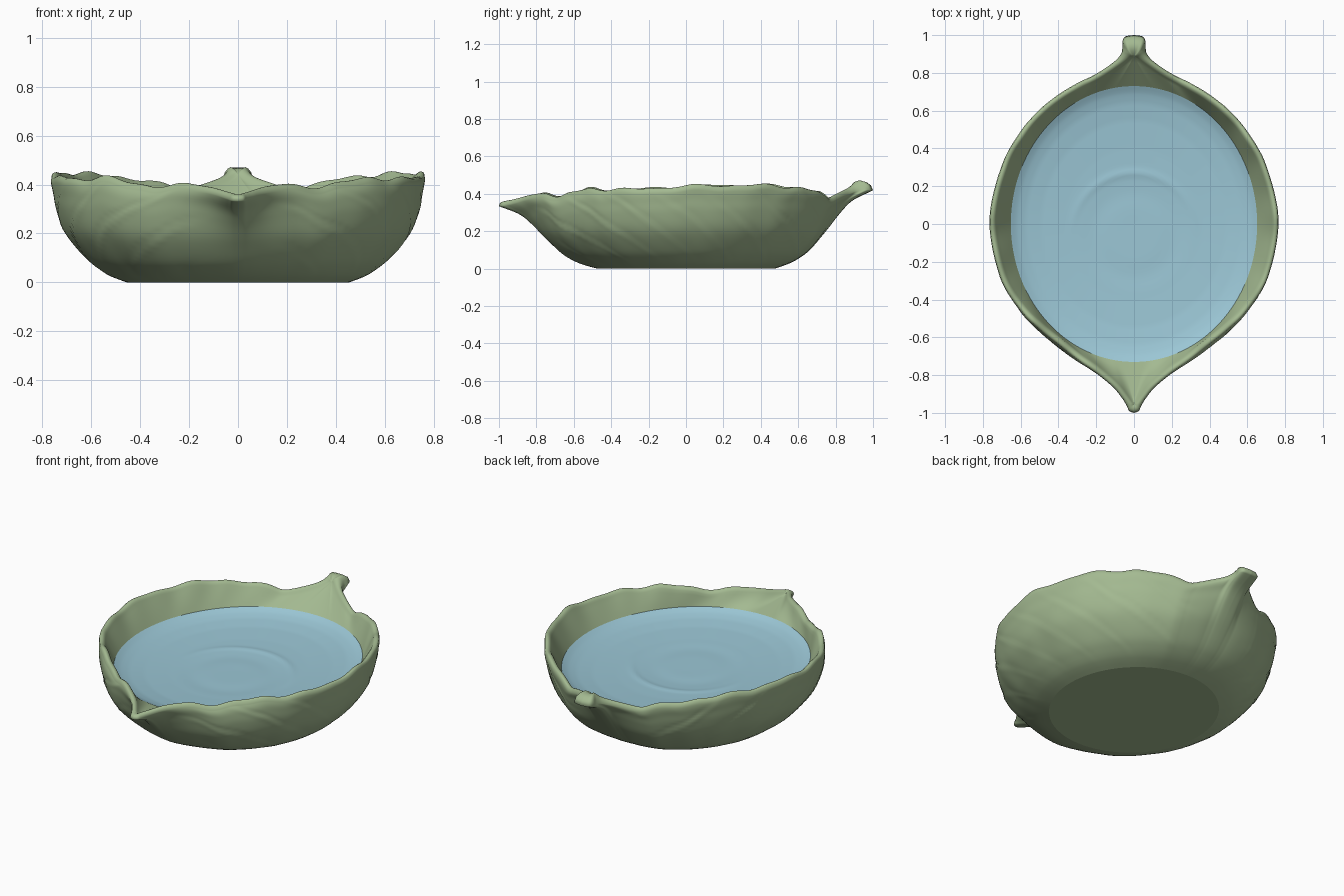
import bpy, bmesh, math
from mathutils import Vector

if "Cube" in bpy.data.objects:
    bpy.data.objects.remove(bpy.data.objects["Cube"])


def material(name, rgb):
    m = bpy.data.materials.new(name)
    m.diffuse_color = (*rgb, 1)
    m.use_nodes = True
    m.node_tree.nodes["Principled BSDF"].inputs["Base Color"].default_value = m.diffuse_color
    return m


GREEN = material("leaf green", (0.37, 0.49, 0.285))
BLUE = material("water blue", (0.33, 0.57, 0.67))


def catmull(rows, i, t):
    """Smooth point between rows i and i+1."""
    a, b = rows[max(i - 1, 0)], rows[i]
    c, d = rows[i + 1], rows[min(i + 2, len(rows) - 1)]
    return [0.5 * (2 * q + (r - p) * t + (2 * p - 5 * q + 4 * r - s) * t * t
                   + (3 * q - p - 3 * r + s) * t ** 3) for p, q, r, s in zip(a, b, c, d)]


def lookup(table, x):
    """Linear lookup in (x, value) pairs."""
    for (x0, v0), (x1, v1) in zip(table, table[1:]):
        if x <= x1:
            return v0 + (v1 - v0) * min(max((x - x0) / (x1 - x0), 0), 1)
    return table[-1][1]


def smooth(x, lo, hi):
    t = min(max((x - lo) / (hi - lo), 0), 1)
    return t * t * (3 - 2 * t)


def finish(name, bm, mat):
    bmesh.ops.recalc_face_normals(bm, faces=bm.faces)
    for f in bm.faces:
        f.smooth = True
    me = bpy.data.meshes.new(name)
    bm.to_mesh(me)
    bm.free()
    me.materials.append(mat)
    ob = bpy.data.objects.new(name, me)
    bpy.context.collection.objects.link(ob)
    return ob


def bridge(bm, r0, r1):
    n = len(r0)
    for i in range(n):
        bm.faces.new((r0[i], r0[(i + 1) % n], r1[(i + 1) % n], r1[i]))


# Leaf outline seen from above: stem at the back, pointed tip at the front
HALF = [(0, 1), (.045, .993), (.06, .97), (.058, .93), (.072, .895), (.11, .855),
        (.2, .795), (.3, .745), (.4, .685), (.5, .605), (.6, .49), (.7, .31),
        (.765, .02), (.71, -.28), (.6, -.46), (.5, -.56), (.4, -.64), (.3, -.72),
        (.2, -.79), (.11, -.865), (.065, -.92), (.04, -.96), (.025, -.99), (0, -1)]
half = []
for i in range(len(HALF) - 1):
    k = 6 if i < 6 or i > 17 else 12
    half += [catmull(HALF, i, j / k) for j in range(k)]
half.append([0, -1])
half[0] = [0, 1]
outline = [Vector(p) for p in half] + [Vector((-x, y)) for x, y in half[-2:0:-1]]
N = len(outline)

# Direction of each outline point on the round body, spread out near stem and tip
arc = [0]
for a, b in zip(half, half[1:]):
    arc.append(arc[-1] + math.dist(a, b))
turn = [.35 * math.atan2(x, y) + .65 * math.pi * s / arc[-1] for (x, y), s in zip(half, arc)]
turn += [-t for t in turn[-2:0:-1]]


def on_ellipse(i, a, b):
    t = math.atan2(math.sin(turn[i]) / a, math.cos(turn[i]) / b)
    return Vector((a * math.sin(t), b * math.cos(t)))


# Rim height along the length, with a wavy edge on the sides
RIM = [(-1, .355), (-.93, .37), (-.85, .395), (-.75, .40), (-.68, .395), (-.52, .43),
       (-.3, .425), (0, .445), (.35, .45), (.6, .44), (.7, .415), (.77, .385),
       (.85, .415), (.92, .445), (.98, .45), (1, .445)]
height, inner, inner_z = [], [], []
for i, p in enumerate(outline):
    ang = math.atan2(p.y, p.x)
    fade = min(max((abs(p.x) - .06) / .2, 0), 1)
    height.append(lookup(RIM, p.y) + fade * (.007 * math.sin(13 * ang + .6)
                                             + .005 * math.sin(23 * ang)))
    d = (outline[(i + 1) % N] - outline[i - 1]).normalized()
    q = p + Vector((d.y, -d.x)) * .036
    # The inner edge closes to a single point at the stem and at the tip
    q = q.lerp(Vector((0, .885)), smooth(p.y, .83, .91))
    inner.append(q.lerp(Vector((0, -.95)), smooth(-p.y, .88, .96)))
for _ in range(3):
    height = [(height[i - 1] + 2 * height[i] + height[(i + 1) % N]) / 4 for i in range(N)]
for i, p in enumerate(outline):
    z = height[i] - .02
    z += (.44 - z) * smooth(p.y, .83, .91)
    inner_z.append(z + (.348 - z) * smooth(-p.y, .88, .96))


def vein(i, f):
    """Fine diagonal leaf veins on the outside."""
    p = outline[i]
    u = math.atan2(p.y, abs(p.x)) / math.pi
    ph = (u * 6.5 + f * 2.3 + .5 * math.sin(5 * u) + (.4 if p.x < 0 else 0)) % 1
    fade = math.sin(math.pi * min(f, 1)) * smooth(abs(p.x), .05, .35)
    return 1 + fade * (.004 * math.exp(-((ph - .5) / .07) ** 2)
                       - .004 * math.exp(-((ph - .64) / .06) ** 2))


# Bowl: outer wall rows = height fraction, ellipse half sizes, blend to leaf outline
WALL = [(0, .455, .475, 0), (.05, .515, .54, 0), (.11, .56, .595, 0), (.23, .625, .665, 0),
        (.45, .702, .738, .04), (.68, .737, .772, .25), (.83, .747, .79, .52),
        (.94, .757, .82, 1)]
bm = bmesh.new()
rings = []
for s in range(len(WALL) - 1):
    steps = 2 if s < 2 else 5
    for j in range(steps + (s == len(WALL) - 2)):
        f, a, b, w = catmull(WALL, s, j / steps)
        ring = []
        for i, p in enumerate(outline):
            q = on_ellipse(i, a, b).lerp(p, min(max(w, 0), 1)) * vein(i, f)
            ring.append(bm.verts.new((q.x, q.y, max(f, 0) * height[i])))
        rings.append(ring)

# Rounded rim, swelling into a solid knob on the stem
for t in (.1, .3, .5, .7, .88, 1):
    ring = []
    for i, p in enumerate(outline):
        q = p.lerp(inner[i], t)
        z = height[i] - .012 + (inner_z[i] - height[i] + .012) * t
        if t < 1:
            z += .014 * math.sin(math.pi * t) ** .7
            z += .018 * math.sin(math.pi * t) * smooth(p.y, .86, .96)
        ring.append(bm.verts.new((q.x, q.y, z)))
    rings.append(ring)

# Inner wall down to the edge of the water
EDGE = .304
for g in (.2, .4, .6, .8, 1):
    ring = []
    for i in range(N):
        q = inner[i].lerp(on_ellipse(i, .652, .73), g)
        ring.append(bm.verts.new((q.x, q.y, inner_z[i] + (EDGE - inner_z[i]) * g)))
    rings.append(ring)
for r0, r1 in zip(rings, rings[1:]):
    bridge(bm, r0, r1)
bm.faces.new(rings[0])
bmesh.ops.remove_doubles(bm, verts=bm.verts, dist=1e-5)
for e in bm.edges:
    if all(v.co.z < 1e-4 for v in e.verts):
        e.smooth = False
finish("leaf_bowl", bm, GREEN)

# Water: shallow dished surface continuing the inner wall, with a ripple
DISH = [(0, .248), (.3, .250), (.55, .254), (.75, .262), (.88, .274), (.95, .287), (1, EDGE)]
bm = bmesh.new()
M, R = 128, 48
rings = []
for k in range(1, R + 1):
    r = k / R
    ring = []
    for i in range(M):
        t = 2 * math.pi * i / M
        x, y = .653 * r * math.cos(t), .731 * r * math.sin(t)
        z = lookup(DISH, r)
        d = math.hypot(x, y + .06)
        front = max(0, (y + .06) / max(d, .01))
        z += .005 * front * math.exp(-((d - .33) / .018) ** 2)
        z -= .003 * math.exp(-((d - .22) / .06) ** 2)
        ring.append(bm.verts.new((x, y, z)))
    rings.append(ring)
for r0, r1 in zip(rings, rings[1:]):
    bridge(bm, r0, r1)
centre = bm.verts.new((0, 0, .248))
for i in range(M):
    bm.faces.new((centre, rings[0][i], rings[0][(i + 1) % M]))
water = finish("water", bm, BLUE)
# Keep the open water sheet facing up
if water.data.polygons[0].normal.z < 0:
    water.data.flip_normals()
